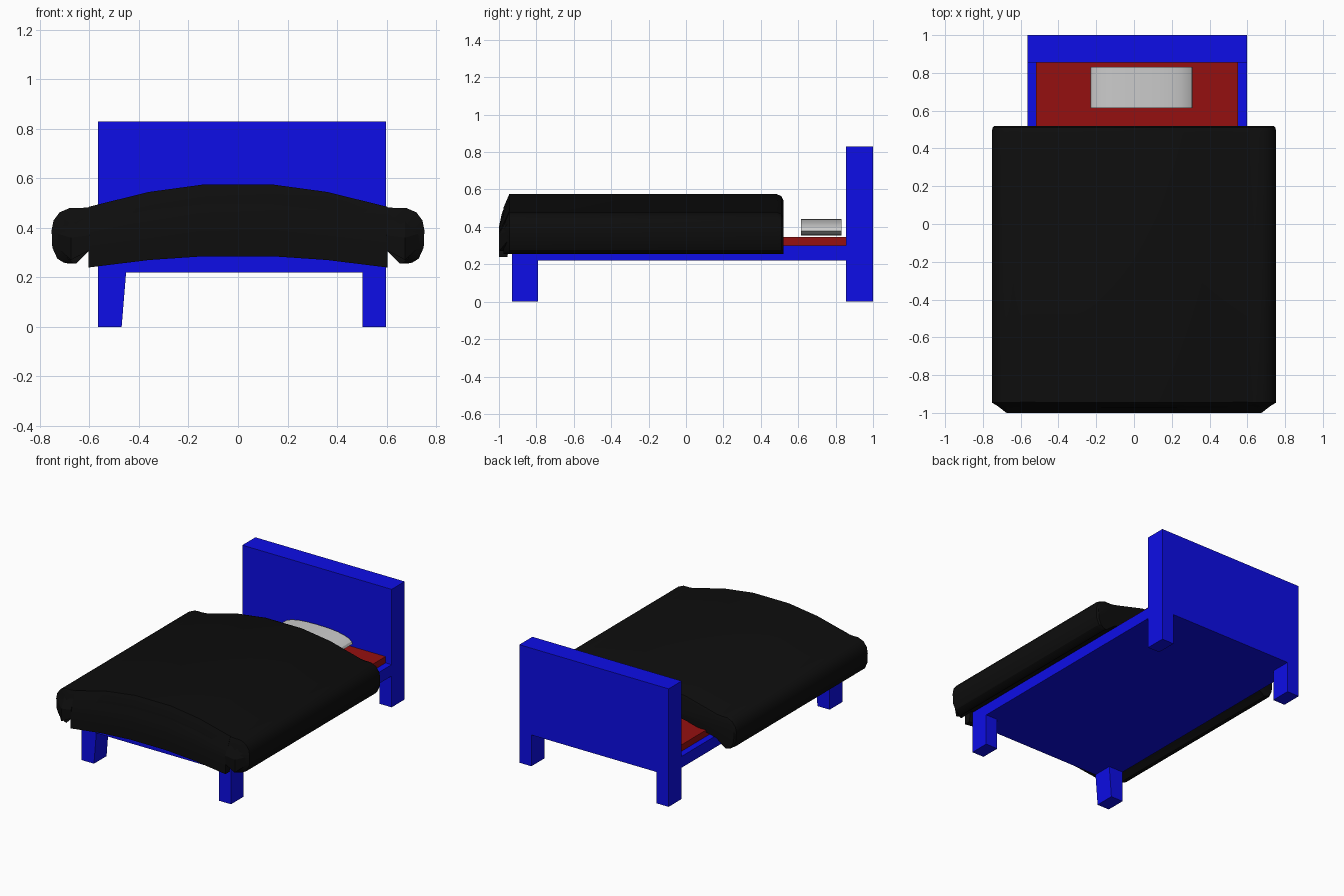
import bpy, bmesh, math

if "Cube" in bpy.data.objects:
    bpy.data.objects.remove(bpy.data.objects["Cube"])


def material(name, rgb):
    m = bpy.data.materials.new(name)
    m.diffuse_color = (*rgb, 1)
    m.use_nodes = True
    m.node_tree.nodes["Principled BSDF"].inputs["Base Color"].default_value = m.diffuse_color
    return m


BLUE = material("blue_paint", (0.004, 0.004, 0.8))
RED = material("red_cloth", (0.3, 0.005, 0.005))
BLACK = material("black_cloth", (0.004, 0.004, 0.004))


def loft(name, sections, mat=None, smooth=False):
    """Skin a list of closed 3D sections and cap both ends."""
    bm = bmesh.new()
    rings = [[bm.verts.new(p) for p in s] for s in sections]
    n = len(rings[0])
    for a, b in zip(rings, rings[1:]):
        for i in range(n):
            j = (i + 1) % n
            bm.faces.new((a[i], a[j], b[j], b[i]))
    bm.faces.new(rings[0])
    bm.faces.new(rings[-1][::-1])
    bmesh.ops.recalc_face_normals(bm, faces=bm.faces)
    mesh = bpy.data.meshes.new(name)
    bm.to_mesh(mesh)
    bm.free()
    ob = bpy.data.objects.new(name, mesh)
    bpy.context.collection.objects.link(ob)
    if mat:
        mesh.materials.append(mat)
    if smooth:
        bpy.ops.object.select_all(action='DESELECT')
        ob.select_set(True)
        bpy.context.view_layer.objects.active = ob
        bpy.ops.object.shade_smooth_by_angle(angle=math.radians(30))
    return ob


def rect(x0, x1, y0, y1, z):
    return [(x0, y0, z), (x1, y0, z), (x1, y1, z), (x0, y1, z)]


def box(name, x0, x1, y0, y1, z0, z1, mat):
    return loft(name, [rect(x0, x1, y0, y1, z0), rect(x0, x1, y0, y1, z1)], mat)


# Bed frame
L, R = -0.565, 0.597
box("headboard", L, R, 0.855, 1.0, 0.22, 0.83, BLUE)
box("bed_base", L, R, -0.93, 0.855, 0.22, 0.30, BLUE)
box("back_leg_left", L, -0.47, 0.855, 1.0, 0, 0.22, BLUE)
for label, y0, y1 in (("front", -0.93, -0.79), ("back", 0.855, 1.0)):
    box(label + "_leg_right", 0.503, R, y0, y1, 0, 0.22, BLUE)
loft("front_leg_left", [rect(L, -0.47, -0.93, -0.79, 0),
                        rect(L, -0.452, -0.93, -0.79, 0.22)], BLUE)

# Mattress
box("mattress", -0.52, 0.55, -0.90, 0.857, 0.30, 0.345, RED)

# Pillow: flattened oval pushed along y
oval = []
for i in range(24):
    a = 2 * math.pi * i / 24
    c, s = math.cos(a), math.sin(a)
    oval.append((0.04 + 0.27 * math.copysign(abs(c) ** 0.8, c),
                 0.378 + (0.063 if s > 0 else 0.023) * s))
loft("pillow", [[(x, y, z) for x, z in oval] for y in (0.615, 0.832)], None, True)

# Blanket: arched middle with rolled sides
TOP = [(0.14, 0.575), (0.36, 0.545), (0.60, 0.483)]
ROLL = [(0.64, 0.48), (0.68, 0.48), (0.72, 0.463), (0.745, 0.43), (0.753, 0.39),
        (0.75, 0.32), (0.73, 0.276), (0.705, 0.26), (0.68, 0.255)]
UNDER = [(0.60, 0.31), (0.36, 0.37), (0.14, 0.40)]
half = TOP + ROLL + UNDER
profile = half + [(-x, z) for x, z in reversed(half)]


def blanket_section(y, drop, inset):
    out = []
    for x, z in profile:
        k = max(0.0, (abs(x) - 0.60) / 0.15)
        out.append((x - math.copysign(inset * k, x), y,
                    z - (drop if z > 0.42 else 0)))
    return out


loft("blanket", [blanket_section(*s) for s in
                 ((-0.975, 0.07, 0.05), (-0.945, 0, 0), (0.485, 0, 0),
                  (0.51, 0.01, 0.004), (0.52, 0.03, 0.015))], BLACK, True)

# Blanket flap hanging over the foot of the bed, following the arch
flap = []
for x, dz in ((-0.603, -0.09), (-0.36, -0.03), (-0.14, 0), (0.14, 0),
              (0.36, -0.03), (0.603, -0.09)):
    low = 0.285 + dz * 0.5
    flap.append([(x, -1.0, low), (x, -1.0, 0.40 + dz * 0.6), (x, -0.985, 0.47 + dz * 0.8),
                 (x, -0.945, 0.575 + dz), (x, -0.92, 0.54 + dz), (x, -0.955, low)])
loft("blanket_flap", flap, BLACK, True)

# Folded corners joining the flap and the rolled sides
for side, label in ((-1, "left"), (1, "right")):
    secs = [[(side * x, y0, z0), (side * x, y0, z1), (side * x, -0.94, z2), (side * x, -0.94, z0)]
            for x, y0, z0, z1, z2 in ((0.60, -1.0, 0.31, 0.37, 0.483),
                                      (0.675, -1.0, 0.27, 0.36, 0.475),
                                      (0.74, -0.95, 0.33, 0.38, 0.42))]
    loft("blanket_corner_" + label, secs, BLACK)
